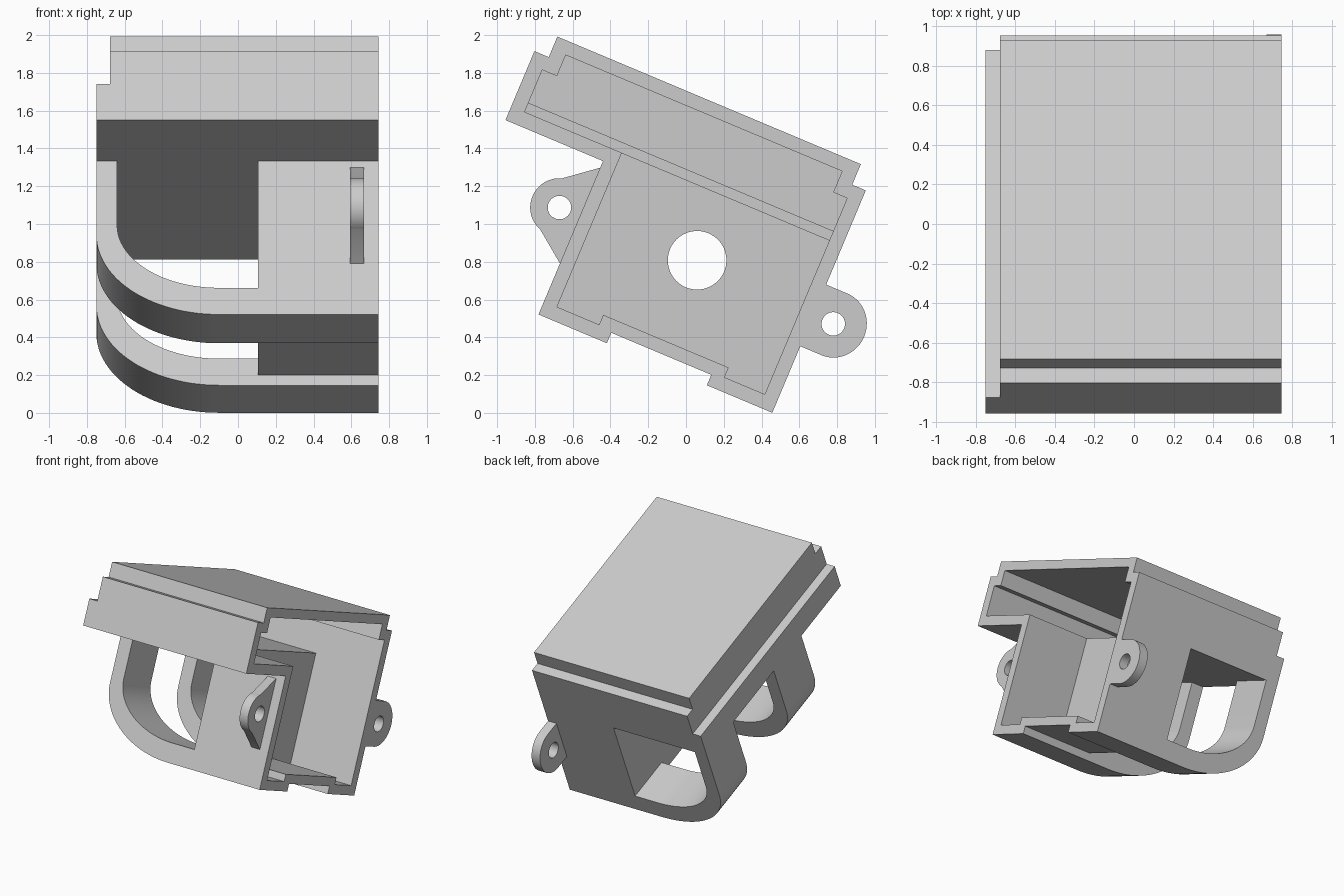
import bpy, bmesh, math
from mathutils import Matrix, Vector

cube = bpy.data.objects.get("Cube")
if cube:
    bpy.data.objects.remove(cube, do_unlink=True)

TILT = math.radians(22.8)
OPEN_X = 0.745          # open end of the housing

grey = bpy.data.materials.new("light grey plastic")
grey.use_nodes = True
grey.diffuse_color = (0.6, 0.6, 0.6, 1)
grey.node_tree.nodes["Principled BSDF"].inputs["Base Color"].default_value = (0.6, 0.6, 0.6, 1)


def prism(name, profile, start, end, axis="x"):
    """Extrude a closed profile: (y, z) along x, or (x, z) along y."""
    bm = bmesh.new()
    place = (lambda p: (start, p[0], p[1])) if axis == "x" else (lambda p: (p[0], start, p[1]))
    face = bm.faces.new([bm.verts.new(place(p)) for p in profile])
    new = bmesh.ops.extrude_face_region(bm, geom=[face])["geom"]
    move = Vector((end - start, 0, 0)) if axis == "x" else Vector((0, end - start, 0))
    bmesh.ops.translate(bm, vec=move, verts=[g for g in new if isinstance(g, bmesh.types.BMVert)])
    bmesh.ops.recalc_face_normals(bm, faces=bm.faces)
    mesh = bpy.data.meshes.new(name)
    bm.to_mesh(mesh)
    bm.free()
    mesh.materials.append(grey)
    obj = bpy.data.objects.new(name, mesh)
    bpy.context.collection.objects.link(obj)
    return obj


def rect(a0, a1, b0, b1):
    return [(a0, b0), (a1, b0), (a1, b1), (a0, b1)]


def arc(cx, cy, rx, ry, a0, a1, n):
    angles = [math.radians(a0 + (a1 - a0) * i / n) for i in range(n + 1)]
    return [(cx + rx * math.cos(a), cy + ry * math.sin(a)) for a in angles]


def circle(cx, cy, r, n=48):
    return arc(cx, cy, r, r, 0, 360, n)[:-1]


def combine(target, tool, operation):
    """Apply a boolean and discard the tool."""
    tool.hide_render = True
    mod = target.modifiers.new("boolean", "BOOLEAN")
    mod.operation, mod.object, mod.solver = operation, tool, "EXACT"
    bpy.context.view_layer.objects.active = target
    bpy.ops.object.modifier_apply(modifier=mod.name)
    bpy.data.objects.remove(tool, do_unlink=True)


# Cap: wide stepped block with a lower ledge at the closed end
cap_profile = [(-1.485, 1.066), (0.418, 1.066), (0.418, 1.462), (0.34, 1.462),
               (0.34, 1.58), (-1.403, 1.58), (-1.403, 1.462), (-1.485, 1.462)]
housing = prism("housing", cap_profile, -0.677, OPEN_X)
combine(housing, prism("cap_ledge", rect(-1.485, 0.418, 1.066, 1.274), -0.75, -0.6), "UNION")

# Body: short box with a recessed underside
body_profile = [(-0.925, 0.185), (-0.532, 0.185), (-0.532, 0.245), (0.042, 0.245),
                (0.042, 0.185), (0.418, 0.185), (0.418, 1.1), (-0.925, 1.1)]
combine(housing, prism("body", body_profile, 0.105, OPEN_X), "UNION")

# Two curved support straps from the cap to the foot of the body
strap_profile = ([(0.14, 0.185)] + arc(-0.1, 0.642, 0.65, 0.457, 270, 180, 28)
                 + [(-0.75, 1.1), (-0.64, 1.1)]
                 + arc(-0.1, 0.698, 0.54, 0.36, 180, 270, 28) + [(0.14, 0.338)])
for y0, y1 in ((-0.925, -0.532), (0.042, 0.418)):
    combine(housing, prism("strap", strap_profile, y0, y1, "y"), "UNION")

# Cavity: open at one end, following the outer shape
cap_cavity = [(-1.408, 1.145), (0.343, 1.145), (0.343, 1.386), (0.263, 1.386),
              (0.263, 1.507), (-1.324, 1.507), (-1.324, 1.386), (-1.408, 1.386)]
body_cavity = [(-0.85, 0.26), (-0.608, 0.26), (-0.608, 0.316), (0.112, 0.316),
               (0.112, 0.26), (0.343, 0.26), (0.343, 1.2), (-0.85, 1.2)]
combine(housing, prism("cap_cavity", cap_cavity, -0.6, 0.9), "DIFFERENCE")
combine(housing, prism("ledge_cavity", rect(-1.408, 0.343, 1.145, 1.195), -0.672, 0.9), "DIFFERENCE")
combine(housing, prism("body_cavity", body_cavity, 0.182, 0.9), "DIFFERENCE")

# Cable hole through the end wall
combine(housing, prism("cable_hole", circle(-0.262, 0.775, 0.155, 64), 0, 0.3), "DIFFERENCE")

# Mounting lugs: a flared one in front, a straight one behind
front_profile = ([(-0.9, 1.04), (-0.925, 1.028)] + arc(-1.042, 0.75, 0.155, 0.155, 108, 252, 28)
                 + [(-0.925, 0.478), (-0.9, 0.46)])
back_profile = [(0.4, 0.567)] + arc(0.54, 0.744, 0.17, 0.177, -90, 90, 28) + [(0.4, 0.921)]
front_lug = prism("front_lug", front_profile, 0.592, 0.668)
combine(front_lug, prism("lug_hole", circle(-1.042, 0.75, 0.062), 0.5, 0.9), "DIFFERENCE")
back_lug = prism("back_lug", back_profile, 0.668, OPEN_X)
combine(back_lug, prism("lug_hole", circle(0.533, 0.744, 0.062), 0.5, 0.9), "DIFFERENCE")

# Tilt everything forward and set it on the ground
pose = Matrix.Translation((0, 0, -0.008)) @ Matrix.Rotation(-TILT, 4, "X")
bpy.ops.object.select_all(action="DESELECT")
for part in (housing, front_lug, back_lug):
    part.data.transform(pose)
    part.select_set(True)
bpy.context.view_layer.objects.active = housing
bpy.ops.object.shade_smooth_by_angle(angle=math.radians(30))
